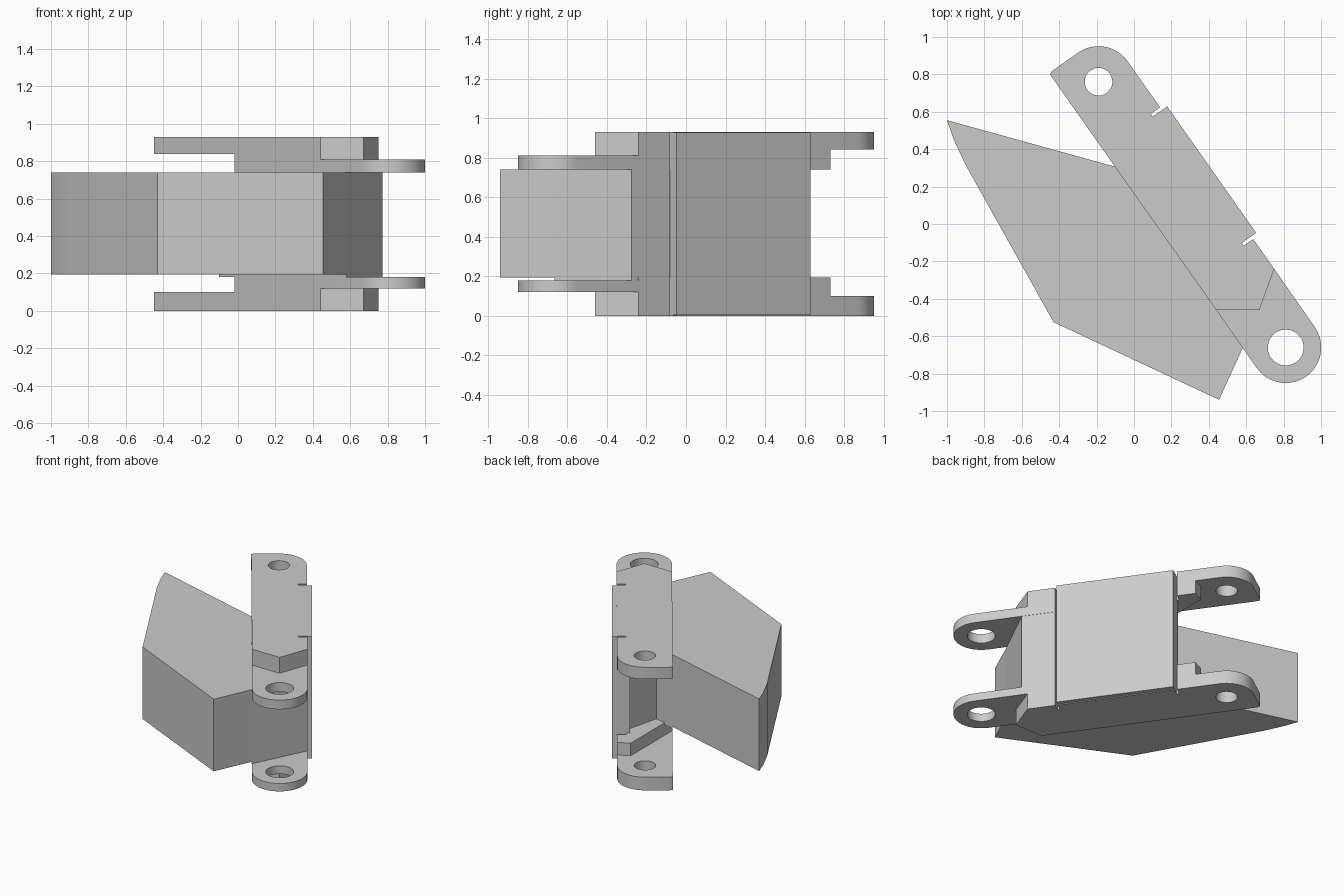
import bpy, bmesh, math
from mathutils import Vector

cube = bpy.data.objects.get("Cube")
if cube:
    bpy.data.objects.remove(cube, do_unlink=True)

grey = bpy.data.materials.new("plain_grey")
grey.use_nodes = True
tone = (0.6, 0.6, 0.6, 1)
grey.diffuse_color = tone
grey.node_tree.nodes["Principled BSDF"].inputs["Base Color"].default_value = tone

# Link frame: t runs along the link towards the front, s across it (outwards)
ALONG = Vector((1, -1.42)).normalized()
ACROSS = Vector((-ALONG.y, ALONG.x))
OFFSET, HALF = 0.283, 0.19
BACK_PIN, FRONT_PIN = -0.731, 1.007


def at(t, s):
    return tuple(ALONG * t + ACROSS * (s + OFFSET))


def arc(t, start, end, steps=12):
    """Rounded end of a lug, angles in degrees from the link direction."""
    angles = [math.radians(start + (end - start) * i / steps) for i in range(steps + 1)]
    return [at(t + HALF * math.cos(a), HALF * math.sin(a)) for a in angles]


def prism(name, outline, low, high):
    """Extrude a plan outline between two heights."""
    bm = bmesh.new()
    face = bm.faces.new([bm.verts.new((x, y, low)) for x, y in outline])
    top = bmesh.ops.extrude_face_region(bm, geom=[face])["geom"]
    verts = [v for v in top if isinstance(v, bmesh.types.BMVert)]
    bmesh.ops.translate(bm, verts=verts, vec=(0, 0, high - low))
    bmesh.ops.recalc_face_normals(bm, faces=bm.faces)
    mesh = bpy.data.meshes.new(name)
    bm.to_mesh(mesh)
    bm.free()
    mesh.materials.append(grey)
    ob = bpy.data.objects.new(name, mesh)
    bpy.context.collection.objects.link(ob)
    return ob


def cutter(name, outline):
    ob = prism(name, outline, -0.2, 1.2)
    ob.hide_render = True
    ob.hide_set(True)
    ob.display_type = 'WIRE'
    return ob


def cut(ob, *tools):
    for tool in tools:
        mod = ob.modifiers.new(tool.name, 'BOOLEAN')
        mod.operation = 'DIFFERENCE'
        mod.solver = 'EXACT'
        mod.object = tool


def box(t0, t1, s0, s1):
    return [at(t0, s0), at(t1, s0), at(t1, s1), at(t0, s1)]


def circle(t, radius, sides=28):
    turn = 2 * math.pi / sides
    return [at(t + radius * math.cos(i * turn), radius * math.sin(i * turn)) for i in range(sides)]


# Helpers for pin holes and the grooves beside the panel
back_hole = cutter("back_hole_cutter", circle(BACK_PIN, 0.074))
front_hole = cutter("front_hole_cutter", circle(FRONT_PIN, 0.096))
back_groove = cutter("back_groove_cutter", box(-0.430, -0.412, 0.13, 0.3))
front_groove = cutter("front_groove_cutter", box(0.415, 0.433, 0.13, 0.3))

# Stepped borders shared by the plates and their lugs
back_step = [(-0.02, 0.19), (-0.02, 0.69), at(-0.56, HALF)]
front_step = [(0.75, -0.24), (0.67, -0.46), (0.44, -0.46)]

# Plates with thinner lugs at both ends: name, plate, back lug, front lug heights
levels = [("upper", (0.74, 0.93), (0.84, 0.93), (0.74, 0.81)),
          ("lower", (0, 0.195), (0, 0.10), (0.12, 0.18))]
round_parts = []
for side, plate_z, back_z, front_z in levels:
    plate = prism(side + "_plate", back_step + front_step, *plate_z)
    cut(plate, back_groove, front_groove)
    back_outline = back_step + arc(BACK_PIN, 90, 180)
    back_outline += [at(-0.921, -0.172), at(-0.912, -HALF)]
    back_lug = prism(side + "_back_lug", back_outline, *back_z)
    cut(back_lug, back_hole)
    front_lug = prism(side + "_front_lug", front_step + arc(FRONT_PIN, -90, 90, 18), *front_z)
    cut(front_lug, front_hole)
    round_parts += [back_lug, front_lug]

# Block between the plates, with a pocket at the back
inner_edge = [(0.58, -0.665), at(-0.31, -HALF)]
core = prism("core_block", inner_edge + [at(-0.18, -0.08), at(-0.412, HALF), at(0.67, HALF)], 0.18, 0.74)
cut(core, back_groove, front_groove)

# Wide wing reaching away from the link
wing = prism("wing_block", inner_edge[::-1] + [(0.455, -0.94), (-0.43, -0.525), (-0.90, 0.315),
             (-0.935, 0.39), (-0.965, 0.455), (-1, 0.555)], 0.195, 0.74)
round_parts.append(wing)

# Outer panel
prism("outer_panel", box(-0.412, 0.415, 0.1, 0.224), 0.005, 0.926)

# Smooth the rounded ends while keeping hard edges
bpy.ops.object.select_all(action='DESELECT')
for ob in round_parts:
    ob.select_set(True)
bpy.context.view_layer.objects.active = round_parts[0]
bpy.ops.object.shade_smooth_by_angle(angle=math.radians(30))
